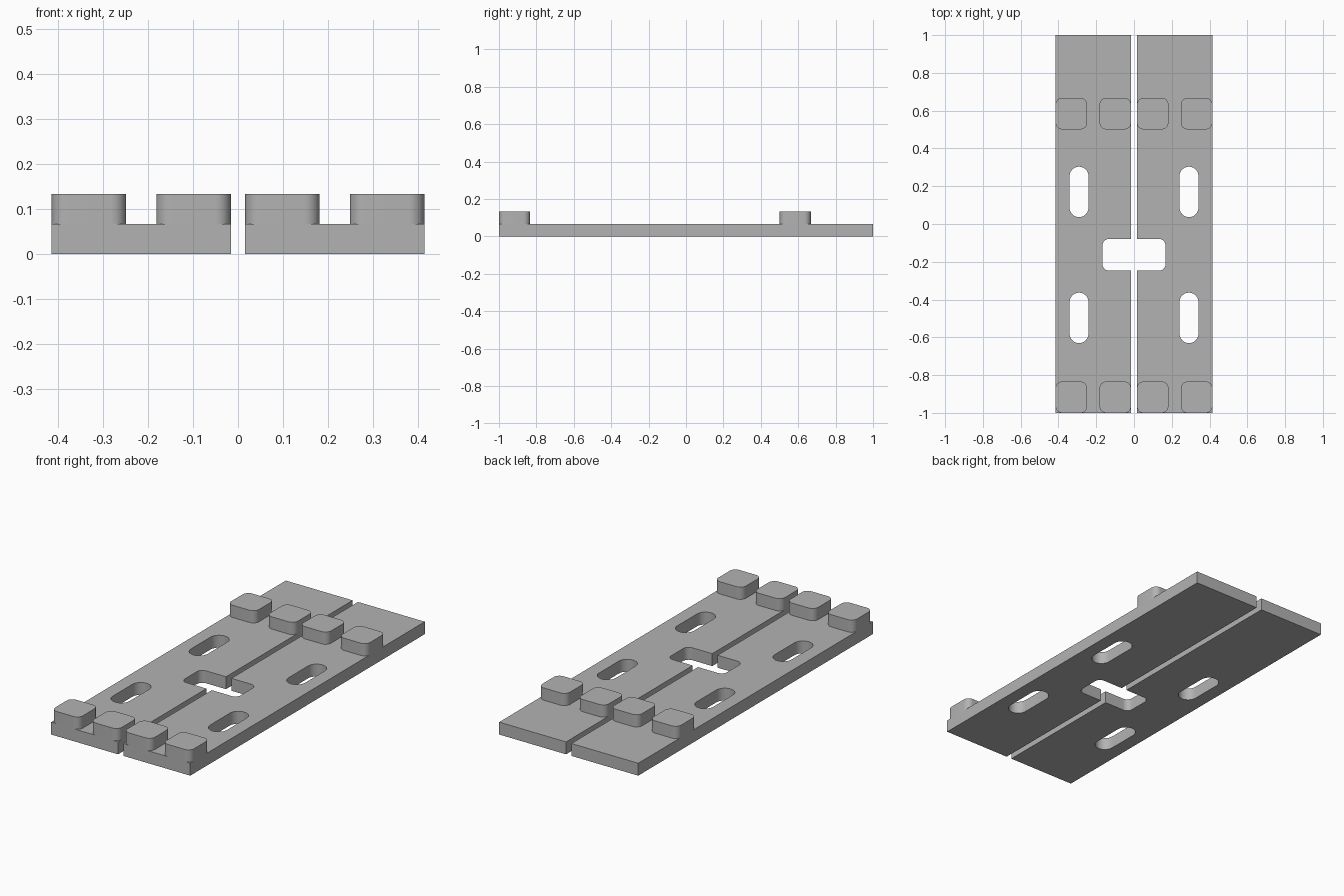
import bpy
import bmesh
from math import cos, sin, pi, radians

cube = bpy.data.objects.get("Cube")
if cube:
    bpy.data.objects.remove(cube, do_unlink=True)

GAP, EDGE = 0.016, 0.415          # inner and outer side of a plate
THICK, TOP = 0.067, 0.133         # plate top and pad top
PAD = 0.166

grey = bpy.data.materials.new("plain_grey")
grey.use_nodes = True
colour = (0.45, 0.45, 0.45, 1)
grey.diffuse_color = colour
grey.node_tree.nodes["Principled BSDF"].inputs["Base Color"].default_value = colour


def rounded_block(name, cx, cy, w, d, z0, z1, r=0, steps=10):
    """Upright prism with a rounded rectangle as its outline."""
    bm = bmesh.new()
    outline = []
    for i, (sx, sy) in enumerate([(1, 1), (-1, 1), (-1, -1), (1, -1)]):
        px, py = cx + sx * (w / 2 - r), cy + sy * (d / 2 - r)
        for k in range(steps + 1 if r else 1):
            a = (i + k / steps) * pi / 2
            outline.append((px + r * cos(a), py + r * sin(a), z0))
    base = bm.faces.new([bm.verts.new(p) for p in outline])
    bmesh.ops.remove_doubles(bm, verts=bm.verts[:], dist=1e-5)
    up = bmesh.ops.extrude_face_region(bm, geom=bm.faces[:], use_keep_orig=True)
    for v in up["geom"]:
        if isinstance(v, bmesh.types.BMVert):
            v.co.z = z1
    bmesh.ops.recalc_face_normals(bm, faces=bm.faces[:])
    mesh = bpy.data.meshes.new(name)
    bm.to_mesh(mesh)
    bm.free()
    mesh.materials.append(grey)
    obj = bpy.data.objects.new(name, mesh)
    bpy.context.collection.objects.link(obj)
    return obj


def activate(obj):
    bpy.ops.object.select_all(action='DESELECT')
    obj.select_set(True)
    bpy.context.view_layer.objects.active = obj


def cut(obj, cutter):
    activate(obj)
    mod = obj.modifiers.new("cut", 'BOOLEAN')
    mod.operation, mod.solver, mod.object = 'DIFFERENCE', 'EXACT', cutter
    bpy.ops.object.modifier_apply(modifier=mod.name)
    bpy.data.objects.remove(cutter, do_unlink=True)


def smooth(obj):
    activate(obj)
    bpy.ops.object.shade_smooth_by_angle(angle=radians(30))


for side, s in (("left", 1), ("right", -1)):
    # long plate with two slots and half of the central window
    plate = rounded_block(side + "_plate", s * (GAP + EDGE) / 2, 0,
                          EDGE - GAP, 2, 0, THICK)
    for y in (0.17, -0.497):
        cut(plate, rounded_block("slot_cutter", s * 0.291, y, 0.1, 0.267,
                                 -0.1, 0.2, 0.0499))
    cut(plate, rounded_block("window_cutter", 0, -0.163, 0.333, 0.167,
                             -0.1, 0.2, 0.033))
    smooth(plate)

    # raised pads in two rows
    for row, y in (("front", -1 + PAD / 2), ("rear", 0.584)):
        for place, x in (("inner", GAP + PAD / 2), ("outer", EDGE - PAD / 2)):
            smooth(rounded_block(f"{side}_{row}_{place}_pad", s * x, y,
                                 PAD, PAD, THICK, TOP, 0.034))
